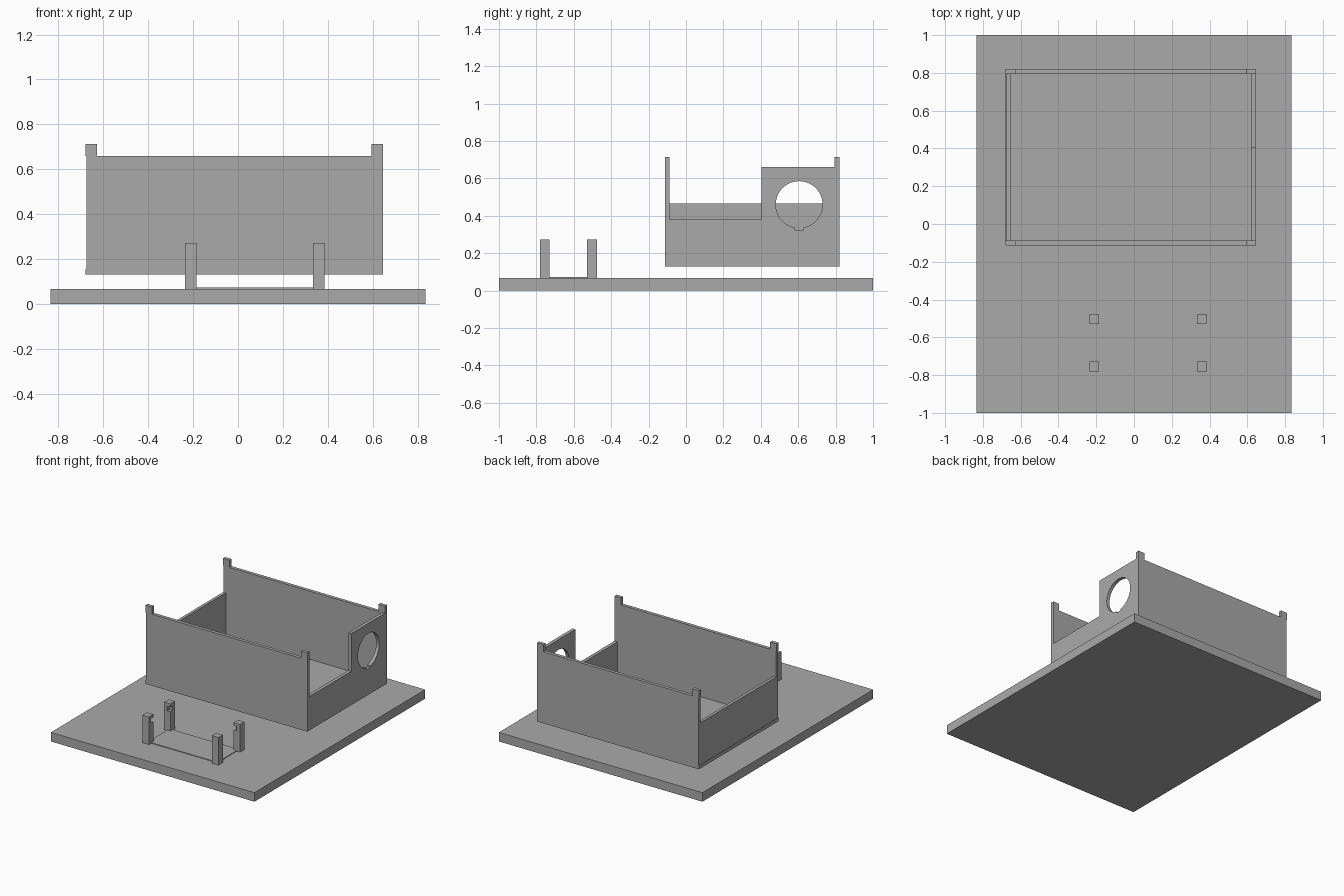
import bpy, bmesh, math
from mathutils import Vector

if "Cube" in bpy.data.objects:
    bpy.data.objects.remove(bpy.data.objects["Cube"], do_unlink=True)

grey = bpy.data.materials.new("plain grey")
grey.use_nodes = True
COLOUR = (0.4, 0.4, 0.4, 1)
grey.diffuse_color = COLOUR
grey.node_tree.nodes["Principled BSDF"].inputs["Base Color"].default_value = COLOUR


def prism(name, loops, axis, lo, hi):
    """Fill closed 2D loops (outer, then holes) and extrude along an axis."""
    place = {"x": lambda a, b: (lo, a, b),
             "y": lambda a, b: (a, lo, b),
             "z": lambda a, b: (a, b, lo)}[axis]
    bm = bmesh.new()
    edges = []
    for loop in loops:
        vs = [bm.verts.new(place(*p)) for p in loop]
        edges += [bm.edges.new((v, vs[i - 1])) for i, v in enumerate(vs)]
    bmesh.ops.triangle_fill(bm, edges=edges, use_beauty=True)
    out = bmesh.ops.extrude_face_region(bm, geom=bm.faces[:])
    step = Vector((0, 0, 0))
    step["xyz".index(axis)] = hi - lo
    bmesh.ops.translate(bm, vec=step,
                        verts=[g for g in out["geom"] if isinstance(g, bmesh.types.BMVert)])
    bmesh.ops.dissolve_limit(bm, angle_limit=0.01, verts=bm.verts[:], edges=bm.edges[:])
    bmesh.ops.recalc_face_normals(bm, faces=bm.faces[:])
    me = bpy.data.meshes.new(name)
    bm.to_mesh(me)
    bm.free()
    me.materials.append(grey)
    ob = bpy.data.objects.new(name, me)
    bpy.context.collection.objects.link(ob)
    return ob


def rect(a0, a1, b0, b1):
    return [(a0, b0), (a1, b0), (a1, b1), (a0, b1)]


# Base board
BASE_TOP = 0.067
prism("base_board", [rect(-0.835, 0.835, -1, 1)], "z", 0, BASE_TOP)

# Raised tray floor
LEFT, RIGHT, FRONT, BACK = -0.68, 0.647, -0.113, 0.82
FLOOR, WALL = 0.13, 0.155
prism("tray_floor", [rect(LEFT, RIGHT, FRONT, BACK)], "z", FLOOR, WALL)

# Front and back walls with raised corner tabs
TOP, TAB, T = 0.66, 0.713, 0.025
outline = [(LEFT + 0.005, WALL), (RIGHT, WALL), (RIGHT, TAB), (RIGHT - 0.052, TAB),
           (RIGHT - 0.052, TOP), (LEFT + 0.052, TOP), (LEFT + 0.052, TAB),
           (LEFT, TAB), (LEFT, TOP), (LEFT + 0.005, TOP)]
prism("front_wall", [outline], "y", FRONT, FRONT + T)
prism("back_wall", [outline], "y", BACK - T, BACK)

# Side walls: low ones, and a tall panel with a keyed round hole
Y0, Y1, SPLIT = FRONT + T, BACK - T, 0.405
prism("right_side_wall", [rect(Y0, Y1, WALL, 0.465)], "x", LEFT + 0.004, LEFT + 0.026)
prism("left_side_low_wall", [rect(Y0, SPLIT, WALL, 0.38)], "x", RIGHT - T, RIGHT)

CY, CZ, R, KEY = 0.605, 0.46, 0.125, 0.022
gap = math.asin(KEY / R)
N = 48
hole = []
for i in range(N + 1):
    a = -math.pi / 2 + gap + (2 * math.pi - 2 * gap) * i / N
    hole.append((CY + R * math.cos(a), CZ + R * math.sin(a)))
hole += [(CY - KEY, 0.325), (CY + KEY, 0.325)]
prism("left_side_hole_panel", [rect(SPLIT, Y1, WALL, TOP), hole], "x", RIGHT - T, RIGHT)

# Four support posts, each with a slot cut in its inner corner
PX, PY, H = (-0.21, 0.36), (-0.755, -0.503), 0.026
for x, side in zip(PX, ("right", "left")):
    for y, end in zip(PY, ("front", "back")):
        sx = 1 if x < 0 else -1
        sy = 1 if end == "front" else -1
        full = rect(x - H, x + H, y - H, y + H)
        notched = [(x + sx * a * H, y + sy * b * H) for a, b in
                   ((-1, -1), (1, -1), (1, 0), (0, 0), (0, 1), (-1, 1))]
        name = f"{end}_{side}_post"
        prism(name + "_shaft", [full], "z", BASE_TOP, 0.215)
        prism(name + "_slot", [notched], "z", 0.215, 0.248)
        prism(name + "_cap", [full], "z", 0.248, 0.272)

# Thin pad between the posts
prism("post_pad", [rect(*PX, *PY)], "z", BASE_TOP, BASE_TOP + 0.005)
